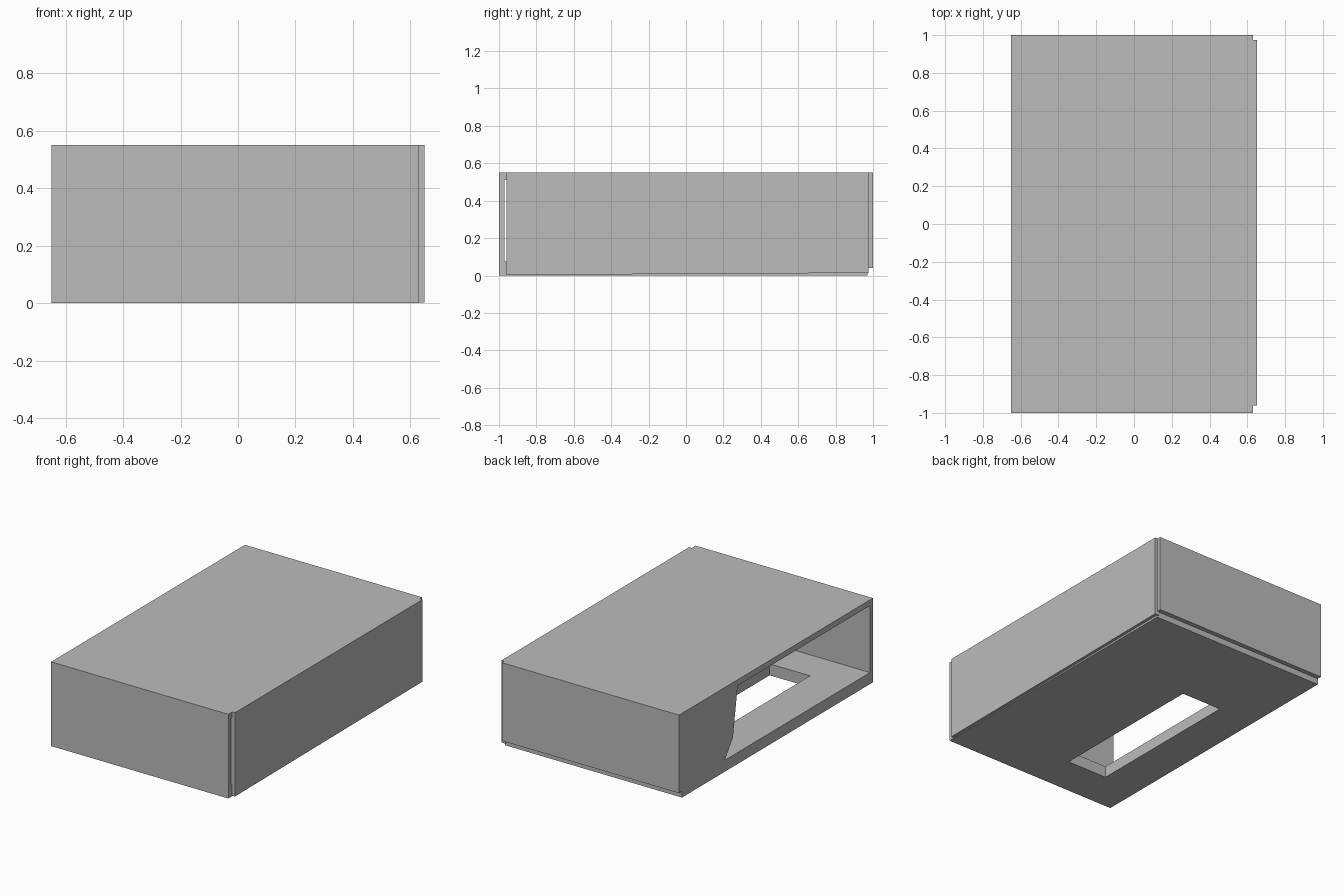
import bpy, bmesh

if "Cube" in bpy.data.objects:
    bpy.data.objects.remove(bpy.data.objects["Cube"])

grey = bpy.data.materials.new("plain grey")
grey.diffuse_color = (0.5, 0.5, 0.5, 1)
grey.use_nodes = True
grey.node_tree.nodes["Principled BSDF"].inputs["Base Color"].default_value = grey.diffuse_color


def prism(name, pts, depth):
    """Extrude a flat outline of 3D points by a depth vector."""
    bm = bmesh.new()
    face = bm.faces.new([bm.verts.new(p) for p in pts])
    new = bmesh.ops.extrude_face_region(bm, geom=[face])["geom"]
    verts = [g for g in new if isinstance(g, bmesh.types.BMVert)]
    bmesh.ops.translate(bm, verts=verts, vec=depth)
    bmesh.ops.recalc_face_normals(bm, faces=bm.faces)
    me = bpy.data.meshes.new(name)
    bm.to_mesh(me)
    bm.free()
    me.materials.append(grey)
    ob = bpy.data.objects.new(name, me)
    bpy.context.collection.objects.link(ob)
    return ob


def box(name, x0, x1, y0, y1, z0, z1):
    pts = [(x0, y0, z0), (x1, y0, z0), (x1, y1, z0), (x0, y1, z0)]
    return prism(name, pts, (0, 0, z1 - z0))


# Top and the two end panels
box("top_panel", -0.65, 0.63, -0.97, 0.97, 0.512, 0.55)
box("front_panel", -0.65, 0.63, -1.0, -0.97, 0.0, 0.55)
box("back_panel", -0.65, 0.63, 0.97, 1.0, 0.04, 0.55)

# Floor with a rectangular opening
floor = box("floor_panel", -0.65, 0.63, -0.97, 0.97, 0.0, 0.075)
cutter = box("floor_opening_cutter", -0.385, -0.093, -0.73, 0.355, -0.1, 0.2)
cutter.hide_render = True
cutter.hide_viewport = True
cut = floor.modifiers.new("opening", 'BOOLEAN')
cut.operation = 'DIFFERENCE'
cut.solver = 'EXACT'
cut.object = cutter

# Right panel stands proud of the body, its lower edge rising to the back
prism("right_panel",
      [(0.62, -0.96, 0.003), (0.62, 0.975, 0.014), (0.62, 0.975, 0.55), (0.62, -0.96, 0.55)],
      (0.03, 0, 0))

# Partial left panel with a bent free edge, the rest of the side is open
prism("left_partial_panel",
      [(-0.65, 0.97, 0.075), (-0.65, 0.97, 0.512), (-0.65, 0.395, 0.512),
       (-0.65, 0.445, 0.19), (-0.65, 0.53, 0.075)],
      (0.02, 0, 0))
